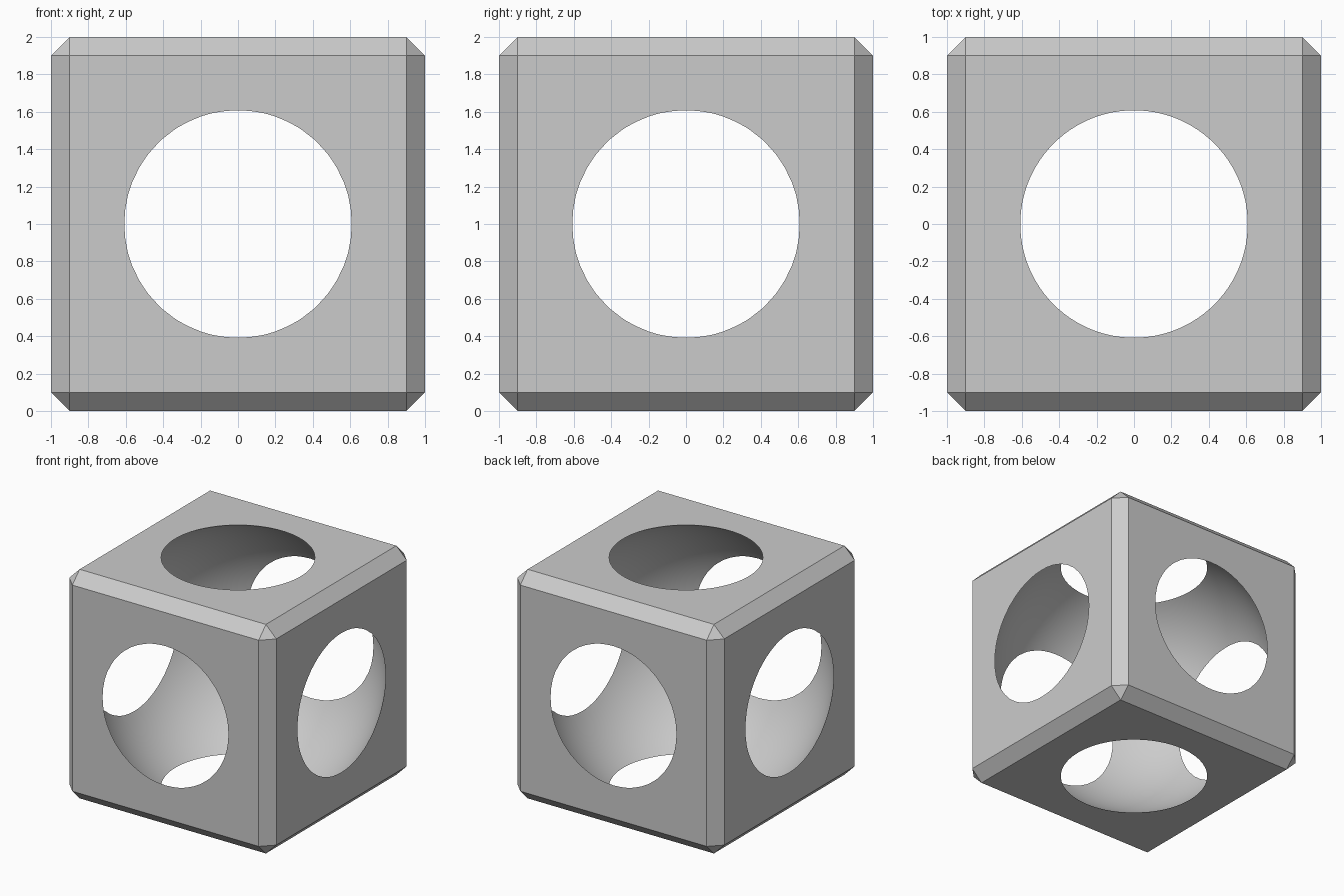
import bpy
import math

default = bpy.data.objects.get("Cube")
if default:
    bpy.data.objects.remove(default, do_unlink=True)

CHAMFER = 0.1
HOLE_RADIUS = 0.609
CENTRE = (0, 0, 1)

# Single plain grey
grey = bpy.data.materials.new("plain grey")
grey.use_nodes = True
colour = (0.6, 0.6, 0.6, 1)
grey.diffuse_color = colour
grey.node_tree.nodes["Principled BSDF"].inputs["Base Color"].default_value = colour

# Chamfered cube
bpy.ops.mesh.primitive_cube_add(size=2, location=CENTRE)
shell = bpy.context.object
shell.name = "hollow_cube"
shell.data.materials.append(grey)
bevel = shell.modifiers.new("chamfer", "BEVEL")
bevel.width = CHAMFER
bevel.segments = 1

# Sphere that hollows the cube and opens a round hole in every face
bpy.ops.mesh.primitive_uv_sphere_add(
    segments=96, ring_count=48, radius=math.hypot(1, HOLE_RADIUS), location=CENTRE)
cutter = bpy.context.object
cutter.name = "sphere_cutter"
cutter.data.materials.append(grey)

hollow = shell.modifiers.new("hollow", "BOOLEAN")
hollow.operation = "DIFFERENCE"
hollow.solver = "EXACT"
hollow.object = cutter

# Apply both modifiers and discard the cutter
bpy.ops.object.select_all(action="DESELECT")
shell.select_set(True)
bpy.context.view_layer.objects.active = shell
for name in ("chamfer", "hollow"):
    bpy.ops.object.modifier_apply(modifier=name)
bpy.data.objects.remove(cutter, do_unlink=True)

# Smooth inside, crisp outside
bpy.ops.object.shade_smooth_by_angle(angle=math.radians(25))
